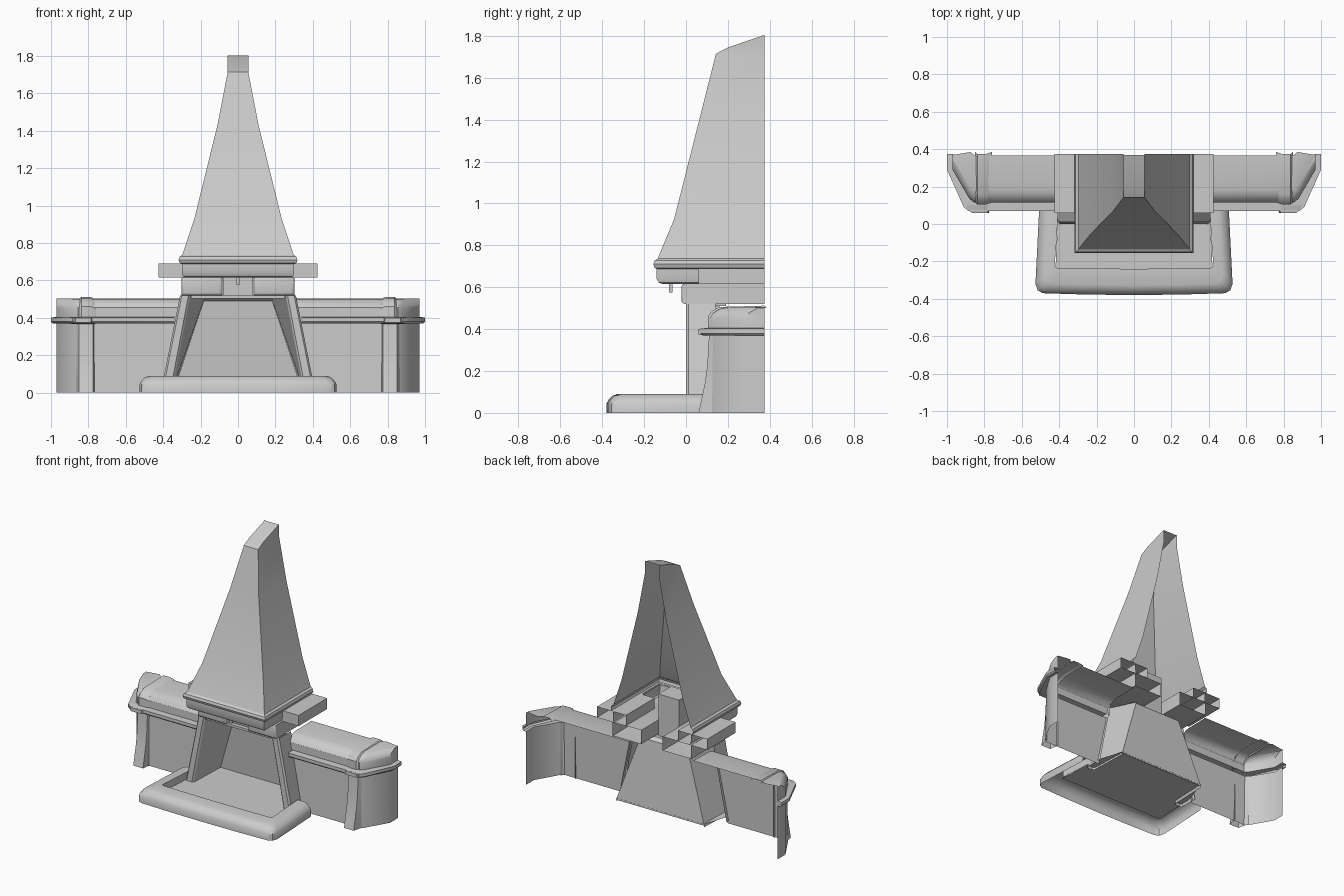
import bpy, bmesh, math

cube = bpy.data.objects.get("Cube")
if cube:
    bpy.data.objects.remove(cube, do_unlink=True)

plaster = bpy.data.materials.new("light_grey_plaster")
plaster.use_nodes = True
grey = (0.6, 0.6, 0.6, 1)
plaster.diffuse_color = grey
plaster.node_tree.nodes["Principled BSDF"].inputs["Base Color"].default_value = grey

BACK = 0.375


def finish(name, bm, smooth=True):
    bmesh.ops.recalc_face_normals(bm, faces=bm.faces)
    mesh = bpy.data.meshes.new(name)
    bm.to_mesh(mesh)
    bm.free()
    mesh.materials.append(plaster)
    ob = bpy.data.objects.new(name, mesh)
    bpy.context.collection.objects.link(ob)
    if smooth:
        bpy.ops.object.select_all(action='DESELECT')
        ob.select_set(True)
        bpy.context.view_layer.objects.active = ob
        bpy.ops.object.shade_smooth_by_angle(angle=math.radians(32))
    return ob


def loft(name, rings, smooth=True, cap=False):
    """Skin open strips of points, one strip after another."""
    bm = bmesh.new()
    rows = [[bm.verts.new(p) for p in ring] for ring in rings]
    for a, b in zip(rows, rows[1:]):
        for i in range(len(a) - 1):
            bm.faces.new((a[i], a[i + 1], b[i + 1], b[i]))
    if cap:
        bm.faces.new(rows[-1])
    return finish(name, bm, smooth)


def panel(name, points):
    bm = bmesh.new()
    bm.faces.new([bm.verts.new(p) for p in points])
    return finish(name, bm, False)


def box(name, x0, x1, y0, y1, z0, z1, bevel=0, open_back=True):
    bm = bmesh.new()
    bmesh.ops.create_cube(bm, size=1)
    for v in bm.verts:
        v.co = ((x0 + x1) / 2 + v.co.x * (x1 - x0),
                (y0 + y1) / 2 + v.co.y * (y1 - y0),
                (z0 + z1) / 2 + v.co.z * (z1 - z0))
    if open_back:
        rear = [f for f in bm.faces if f.calc_center_median().y > y1 - 0.001]
        bmesh.ops.delete(bm, geom=rear, context='FACES')
    if bevel:
        edges = [e for e in bm.edges if not e.is_boundary
                 and all(v.co.y < y0 + 0.001 for v in e.verts)]
        bmesh.ops.bevel(bm, geom=edges, offset=bevel, segments=3,
                        profile=0.5, affect='EDGES')
    return finish(name, bm)


def u_ring(w, front, z, back_z=None, back=BACK):
    bz = z if back_z is None else back_z
    return [(-w, back, bz), (-w, front, z), (w, front, z), (w, back, bz)]


# Tapering hood with a rolled lower rim, open at the back
hood = [(0.295, -0.135, 0.685), (0.312, -0.15, 0.693), (0.318, -0.156, 0.71),
        (0.312, -0.15, 0.727), (0.298, -0.135, 0.737), (0.235, -0.057, 0.925),
        (0.11, 0.071, 1.43), (0.055, 0.143, 1.715)]
rings = [u_ring(*p) for p in hood]
rings += [u_ring(0.055, 0.2, 1.745, 1.76), u_ring(0.055, 0.37, 1.803, 1.805)]
loft("hood", rings)

# Chin under the hood, with a rounded lower edge and a soffit
loft("hood_chin", [u_ring(0.3, -0.14, 0.69), u_ring(0.3, -0.14, 0.64),
                   u_ring(0.295, -0.13, 0.622), u_ring(0.285, -0.11, 0.615)])
panel("hood_soffit", [(-0.285, -0.11, 0.615), (0.285, -0.11, 0.615),
                      (0.285, 0.05, 0.615), (-0.285, 0.05, 0.615)])
box("damper_pin", -0.008, 0.008, -0.08, -0.064, 0.575, 0.62, open_back=False)

# Smoke channel and fire opening
box("smoke_channel", -0.08, 0.08, 0.05, 0.19, 0.51, 0.8, open_back=False)
panel("firebox_back", [(-0.34, 0.285, 0.03), (0.34, 0.285, 0.03),
                       (0.185, 0.24, 0.49), (-0.185, 0.24, 0.49)])
loft("firebox_ceiling", [[(-0.185, 0.24, 0.49), (0.185, 0.24, 0.49)],
                         [(-0.185, 0.215, 0.51), (0.185, 0.215, 0.51)],
                         [(-0.25, 0.005, 0.51), (0.25, 0.005, 0.51)]], False)
box("lintel", -0.25, 0.25, 0.0, 0.03, 0.505, 0.522, open_back=False)

# Hearth: rounded U-shaped kerb with a sunken floor


def kerb(inset, z):
    w, f = 0.527 - inset, -0.38 + inset
    half = [(w - 0.02, 0.08), (w, f + 0.06), (w - 0.012, f + 0.025),
            (w - 0.04, f + 0.01), (w * 0.5, f + 0.003)]
    return ([(-x, y, z) for x, y in half] + [(0, f, z)]
            + [(x, y, z) for x, y in reversed(half)])


def recess(z):
    half = [(0.405, 0.08), (0.415, -0.1), (0.425, -0.225), (0.41, -0.235), (0.2, -0.238)]
    return ([(-x, y, z) for x, y in half] + [(0, -0.24, z)]
            + [(x, y, z) for x, y in reversed(half)])


loft("hearth_kerb", [kerb(0, 0), kerb(0, 0.045), kerb(0.012, 0.065),
                     kerb(0.03, 0.082), kerb(0.052, 0.09), recess(0.09), recess(0.04)])
panel("hearth_floor", [(-0.42, -0.24, 0.04), (0.42, -0.24, 0.04),
                       (0.405, 0.08, 0.04), (0.34, 0.285, 0.04),
                       (-0.34, 0.285, 0.04), (-0.405, 0.08, 0.04)])


def wing_outline(s, front, out, inner, z, corner=0.29):
    """Plan line of a bench: straight front, chamfered end, short return."""
    return [(s * inner, front, z), (s * (out - 0.115), front, z),
            (s * (out - 0.09), front + 0.02, z),
            (s * out, corner, z), (s * out, BACK, z)]


for side, s in (("right", -1), ("left", 1)):
    # Sloping jamb: outer cheek, front face and inner cheek
    loft(side + "_jamb", [
        [(s * 0.41, 0.14, 0.02), (s * 0.41, 0.012, 0.02), (s * 0.4, 0, 0.02),
         (s * 0.36, 0, 0.02), (s * 0.35, 0.01, 0.02), (s * 0.34, 0.285, 0.02)],
        [(s * 0.31, 0.14, 0.52), (s * 0.31, 0.012, 0.52), (s * 0.3, 0, 0.52),
         (s * 0.265, 0, 0.52), (s * 0.255, 0.01, 0.52), (s * 0.18, 0.24, 0.5)]], False)

    # Corbel and mantel beam
    xs = sorted((s * 0.083, s * 0.303))
    box(side + "_corbel", *xs, -0.022, BACK, 0.52, 0.617, 0.018)
    xs = sorted((s * 0.2, s * 0.425))
    box(side + "_mantel_beam", *xs, 0.06, BACK, 0.615, 0.69)

    # Bench wall, ledge band and rounded lid
    walls = [(0.115, 0.4, 0), (0.118, 0.375, 0.13), (0.12, 0.355, 0.25), (0.122, 0.33, 0.37)]
    loft(side + "_bench_wall", [wing_outline(s, f, 0.97, i, z) for f, i, z in walls])
    loft(side + "_bench_band", [wing_outline(s, f, o, 0.34, z) for f, o, z in
                                ((0.122, 0.97, 0.37), (0.08, 0.99, 0.37), (0.07, 1.0, 0.38),
                                 (0.07, 1.0, 0.402), (0.115, 0.97, 0.405))])
    lid = [(0.115, 0.97, 0.29, 0.405), (0.115, 0.97, 0.29, 0.455),
           (0.13, 0.97, 0.3, 0.477), (0.155, 0.97, 0.33, 0.494),
           (0.185, 0.97, 0.345, 0.502), (0.365, 0.965, 0.37, 0.505)]
    loft(side + "_bench_lid", [wing_outline(s, f, o, 0.31, z, c) for f, o, c, z in lid])

    # Flared pilaster and the rib continuing over the lid
    flare = [(0.06, 0), (0.075, 0.07), (0.09, 0.14), (0.102, 0.23), (0.11, 0.37)]
    loft(side + "_pilaster", [
        [(s * 0.765, 0.13, z), (s * 0.775, y, z), (s * 0.85, y, z), (s * 0.87, 0.14, z)]
        for y, z in flare])
    loft(side + "_band_boss", [
        [(s * 0.765, 0.1, z), (s * 0.785, y, z), (s * 0.87, y, z), (s * 0.9, 0.1, z)]
        for y, z in ((0.1, 0.368), (0.06, 0.375), (0.06, 0.4), (0.1, 0.406))])
    rib = [(0.105, 0.405), (0.105, 0.462), (0.125, 0.487), (0.16, 0.506), (BACK, 0.512)]
    loft(side + "_lid_end_rib", [
        [(s * 0.85, y + 0.01, z - 0.012), (s * 0.838, y, z), (s * 0.79, y, z),
         (s * 0.76, y + 0.01, z - 0.012)] for y, z in rib])
